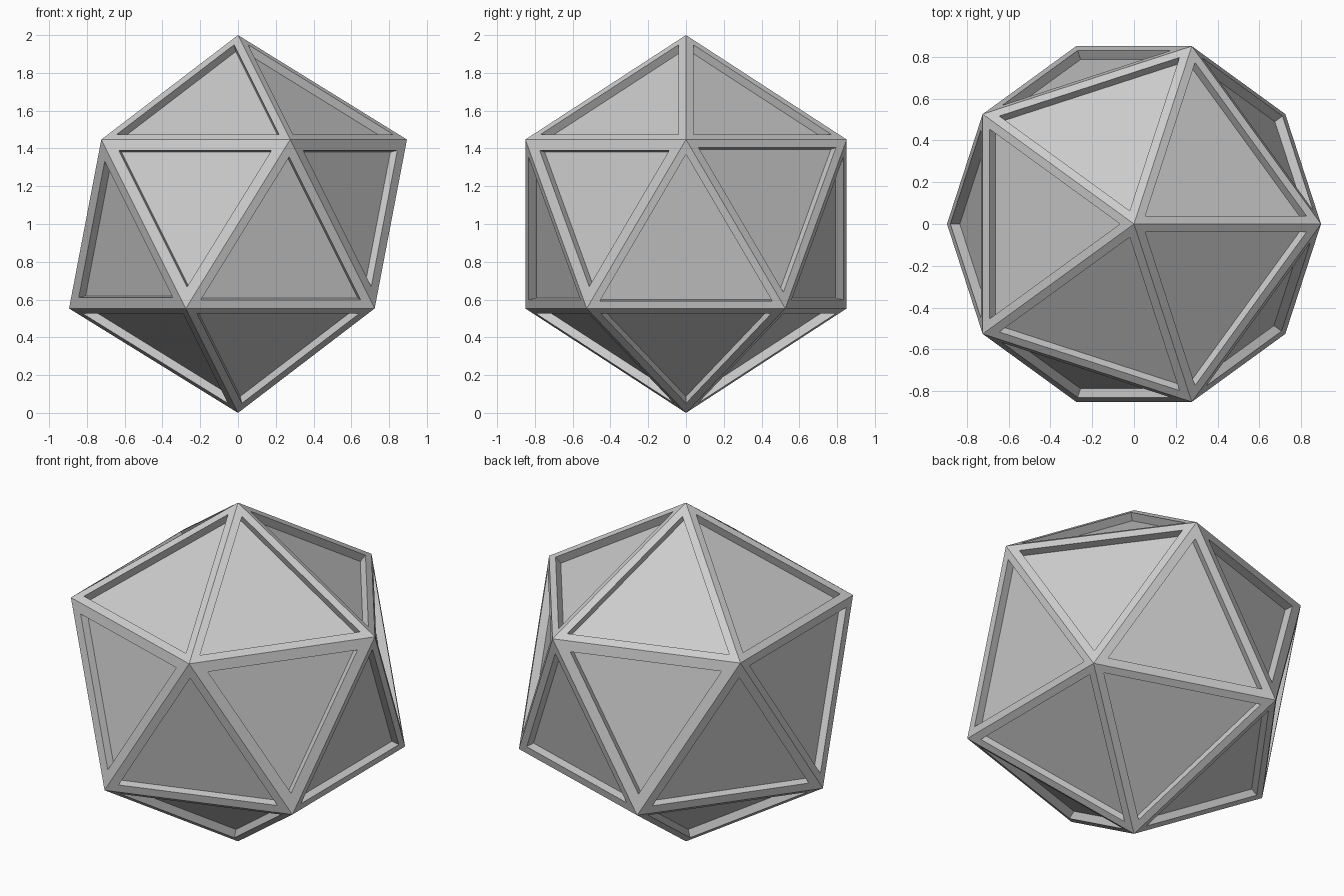
import bpy, bmesh, math
from mathutils import Vector

cube = bpy.data.objects.get("Cube")
if cube:
    bpy.data.objects.remove(cube, do_unlink=True)

CAP_BORDER = 0.042
# Border widths of the ten side faces, counter-clockwise from +x
SIDE_BORDERS = [0.04, 0.044, 0.047, 0.059, 0.048, 0.043, 0.059, 0.058, 0.047, 0.059]
RECESS = 0.046


def border_width(face):
    n = face.normal
    if abs(n.z) > 0.5:
        return CAP_BORDER
    return SIDE_BORDERS[round(math.degrees(math.atan2(n.y, n.x)) / 36) % 10]


# Material
grey = bpy.data.materials.new("plain grey")
grey.use_nodes = True
colour = (0.6, 0.6, 0.6, 1)
grey.diffuse_color = colour
grey.node_tree.nodes["Principled BSDF"].inputs["Base Color"].default_value = colour

# Twenty-sided solid standing on one point
bm = bmesh.new()
bmesh.ops.create_icosphere(bm, subdivisions=1, radius=1)
bmesh.ops.translate(bm, verts=bm.verts, vec=Vector((0, 0, 1)))
bm.normal_update()

# Flat border around every face, then a straight-walled recessed panel
for face in list(bm.faces):
    bmesh.ops.inset_individual(bm, faces=[face], thickness=border_width(face),
                               use_even_offset=True)
    bmesh.ops.inset_individual(bm, faces=[face], thickness=0, depth=-RECESS)

mesh = bpy.data.meshes.new("recessed_icosahedron")
bm.to_mesh(mesh)
bm.free()
mesh.materials.append(grey)
solid = bpy.data.objects.new("recessed_icosahedron", mesh)
bpy.context.collection.objects.link(solid)
